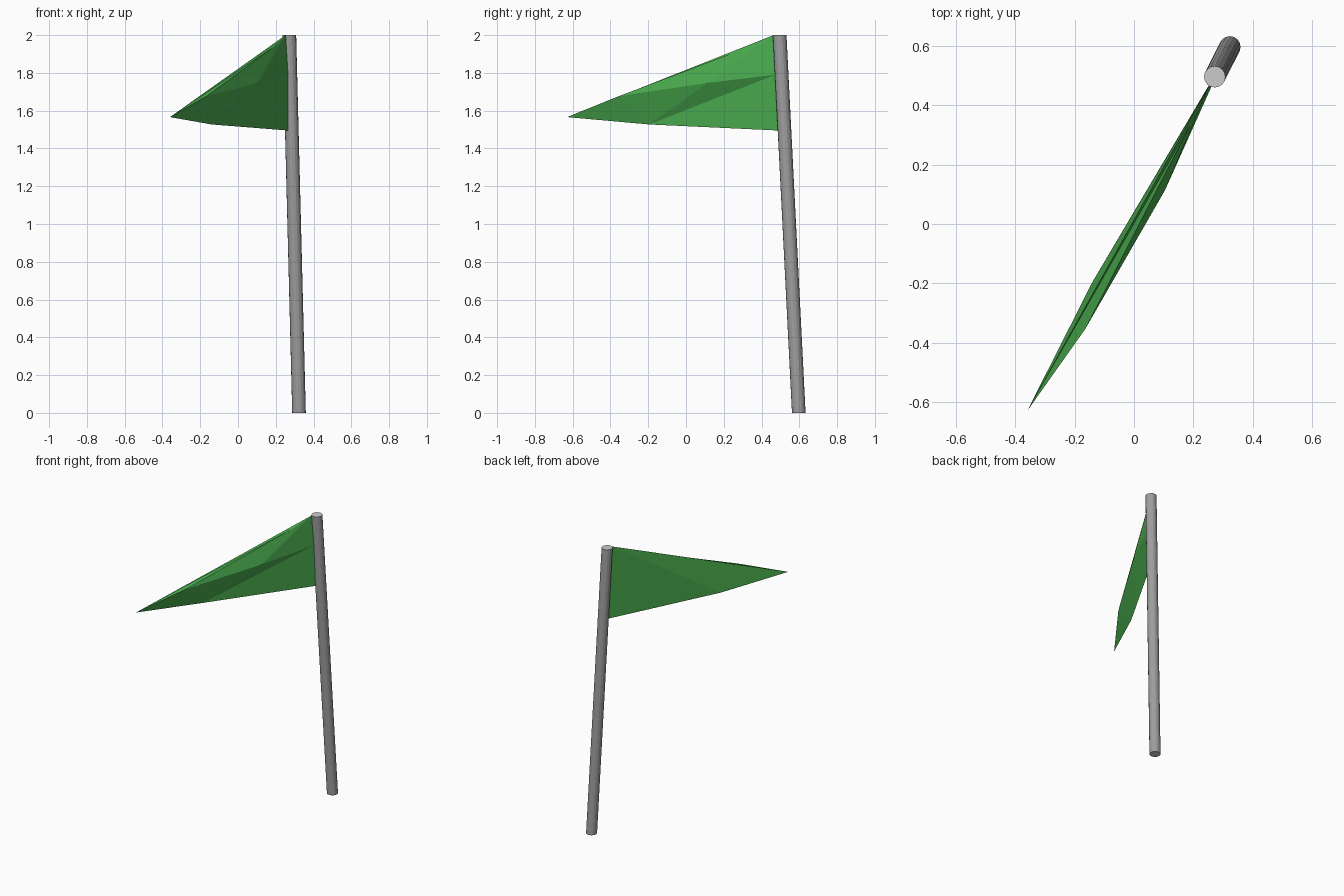
import bpy, bmesh
from mathutils import Vector

if "Cube" in bpy.data.objects:
    bpy.data.objects.remove(bpy.data.objects["Cube"])

BASE = Vector((0.323, 0.597, 0.0))
TOP = Vector((0.272, 0.496, 2.0))


def material(name, r, g, b):
    mat = bpy.data.materials.new(name)
    mat.diffuse_color = (r, g, b, 1.0)
    mat.use_nodes = True
    mat.node_tree.nodes["Principled BSDF"].inputs["Base Color"].default_value = mat.diffuse_color
    return mat


def make_object(name, bm, *mats):
    bmesh.ops.recalc_face_normals(bm, faces=bm.faces)
    mesh = bpy.data.meshes.new(name)
    bm.to_mesh(mesh)
    bm.free()
    for mat in mats:
        mesh.materials.append(mat)
    obj = bpy.data.objects.new(name, mesh)
    bpy.context.collection.objects.link(obj)
    return obj


# Leaning pole: darker grey sides, lighter level ends
bm = bmesh.new()
bmesh.ops.create_cone(bm, cap_ends=True, segments=16, radius1=0.036,
                      radius2=0.036, depth=2.0)
for face in bm.faces:
    face.material_index = 1 if len(face.verts) > 4 else 0
for v in bm.verts:
    centre = BASE.lerp(TOP, (v.co.z + 1.0) / 2.0)
    v.co = Vector((v.co.x + centre.x, v.co.y + centre.y, centre.z))
make_object("pole", bm, material("grey_side", 0.342, 0.342, 0.342),
            material("grey_end", 0.56, 0.56, 0.56))

# Pennant: thin folded wedge, flat at the back and creased at the front
points = {
    "top": (0.252, 0.464, 2.0),
    "mid": (0.265, 0.472, 1.79),
    "low": (0.265, 0.489, 1.495),
    "valley": (0.193, 0.34, 1.94),
    "crease": (0.105, 0.115, 1.747),
    "ridge": (-0.165, -0.355, 1.677),
    "hem": (-0.14, -0.195, 1.527),
    "tip": (-0.36, -0.63, 1.566),
}
faces = [
    "low mid hem", "mid crease hem", "crease ridge hem", "ridge tip hem",
    "top crease mid", "top valley crease", "valley ridge crease",
    "valley tip ridge", "top tip valley",
    "top low hem", "top hem tip", "top mid low",
]
bm = bmesh.new()
verts = {name: bm.verts.new(co) for name, co in points.items()}
for face in faces:
    bm.faces.new([verts[n] for n in face.split()])
make_object("pennant", bm, material("green_cloth", 0.072, 0.429, 0.08))
